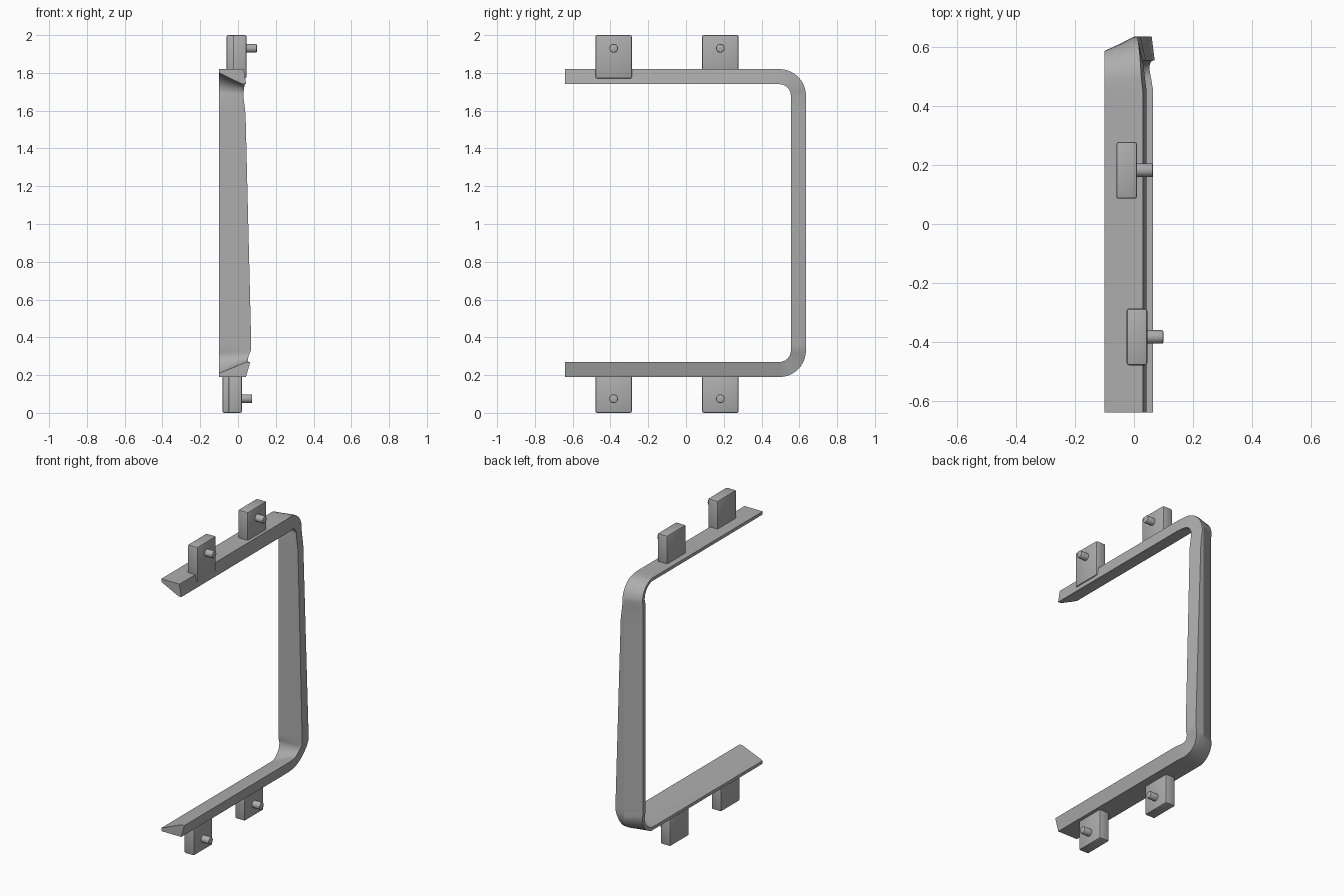
import bpy, bmesh, math
from mathutils import Vector

cube = bpy.data.objects.get("Cube")
if cube:
    bpy.data.objects.remove(cube)

grey = bpy.data.materials.new("plain grey")
grey.use_nodes = True
grey.diffuse_color = (0.42, 0.42, 0.42, 1)
grey.node_tree.nodes["Principled BSDF"].inputs["Base Color"].default_value = (0.42, 0.42, 0.42, 1)


def finish(bm, name, angle=30):
    bmesh.ops.recalc_face_normals(bm, faces=bm.faces)
    mesh = bpy.data.meshes.new(name)
    bm.to_mesh(mesh)
    bm.free()
    mesh.materials.append(grey)
    obj = bpy.data.objects.new(name, mesh)
    bpy.context.collection.objects.link(obj)
    bpy.ops.object.select_all(action='DESELECT')
    bpy.context.view_layer.objects.active = obj
    obj.select_set(True)
    bpy.ops.object.shade_smooth_by_angle(angle=math.radians(angle))
    return obj


def lerp(a, b, t):
    return a + (b - a) * t


LEFT = -0.10          # thin edge of the frame
FRONT, BEND_Y = -0.64, 0.495
R_OUT, R_IN = 0.14, 0.06
TOP_Z, LOW_Z = 1.68, 0.33   # centres of the two bends


def section(centre, angle, x_out, x_in, twist):
    """Six-sided wedge; twist 0 tapers on the inside, 1 on the outside."""
    d = Vector((0, math.cos(angle), math.sin(angle)))
    c = Vector((0, *centre))

    def point(x, depth):
        return c + d * lerp(R_OUT, R_IN, depth) + Vector((x, 0, 0))
    return [point(LEFT, 0.68 * twist), point(min(0, x_out - 0.01), 0),
            point(x_out, 0), point(x_in, 1), point(x_in - 0.02, 1),
            point(LEFT, 0.25 + 0.75 * twist)]


# Frame: one wedge profile lofted along arm, bend, post, bend and arm
STEPS = 10
up, down = math.pi / 2, -math.pi / 2
rings = [section((FRONT, TOP_Z), up, 0.03, 0.043, 0),
         section((0.45, TOP_Z), up, 0.03, 0.043, 0)]
for i in range(STEPS + 1):
    t = i / STEPS
    rings.append(section((BEND_Y, TOP_Z), lerp(up, 0, t),
                         lerp(0.025, 0.01, t), lerp(0.037, 0.028, t), t))
rings.append(section((BEND_Y, 1.58), 0, 0.022, 0.04, 1))
rings.append(section((BEND_Y, 0.36), 0, 0.06, 0.07, 1))
for i in range(STEPS + 1):
    t = i / STEPS
    dip = 0.01 * math.sin(math.pi * t)
    rings.append(section((BEND_Y, LOW_Z), lerp(0, down, t),
                         lerp(0.058, 0.038, t) - dip, lerp(0.068, 0.058, t) - dip, 1 - t))
rings.append(section((0.45, LOW_Z), down, 0.042, 0.065, 0))
rings.append(section((FRONT, LOW_Z), down, 0.042, 0.065, 0))

bm = bmesh.new()
loops = [[bm.verts.new(p) for p in ring] for ring in rings]
for a, b in zip(loops, loops[1:]):
    for k in range(6):
        n = (k + 1) % 6
        bm.faces.new((a[k], a[n], b[n], b[k]))
bm.faces.new(loops[0])
bm.faces.new(loops[-1])
finish(bm, "bracket_frame", 25)


# Mounting tabs, each with a round pin on its left side
def tab(name, x, y, z0, z1, pin_z):
    w, depth = 0.07, 0.192
    bm = bmesh.new()
    bmesh.ops.create_cube(bm, size=1)
    bmesh.ops.scale(bm, vec=(w, depth, z1 - z0), verts=bm.verts)
    bmesh.ops.translate(bm, vec=(x + w / 2, y, (z0 + z1) / 2), verts=bm.verts)
    bmesh.ops.bevel(bm, geom=bm.edges[:], offset=0.008, segments=2,
                    profile=0.5, affect='EDGES')
    finish(bm, name + "_tab")

    bm = bmesh.new()
    bmesh.ops.create_cone(bm, cap_ends=True, segments=20, radius1=0.023,
                          radius2=0.023, depth=0.075)
    rim = [e for e in bm.edges if all(v.co.z > 0 for v in e.verts)]
    bmesh.ops.bevel(bm, geom=rim, offset=0.006, segments=2, profile=0.5, affect='EDGES')
    for v in bm.verts:
        v.co = Vector((v.co.z + x + w + 0.0175, v.co.y + y, v.co.x + pin_z))
    finish(bm, name + "_pin")


FRONT_TAB, BACK_TAB = -0.383, 0.182
tab("upper_front", -0.025, FRONT_TAB, 1.77, 2.0, 1.93)
tab("upper_back", -0.06, BACK_TAB, 1.79, 2.0, 1.93)
tab("lower_front", -0.05, FRONT_TAB, 0.0, 0.21, 0.075)
tab("lower_back", -0.082, BACK_TAB, 0.0, 0.20, 0.075)
